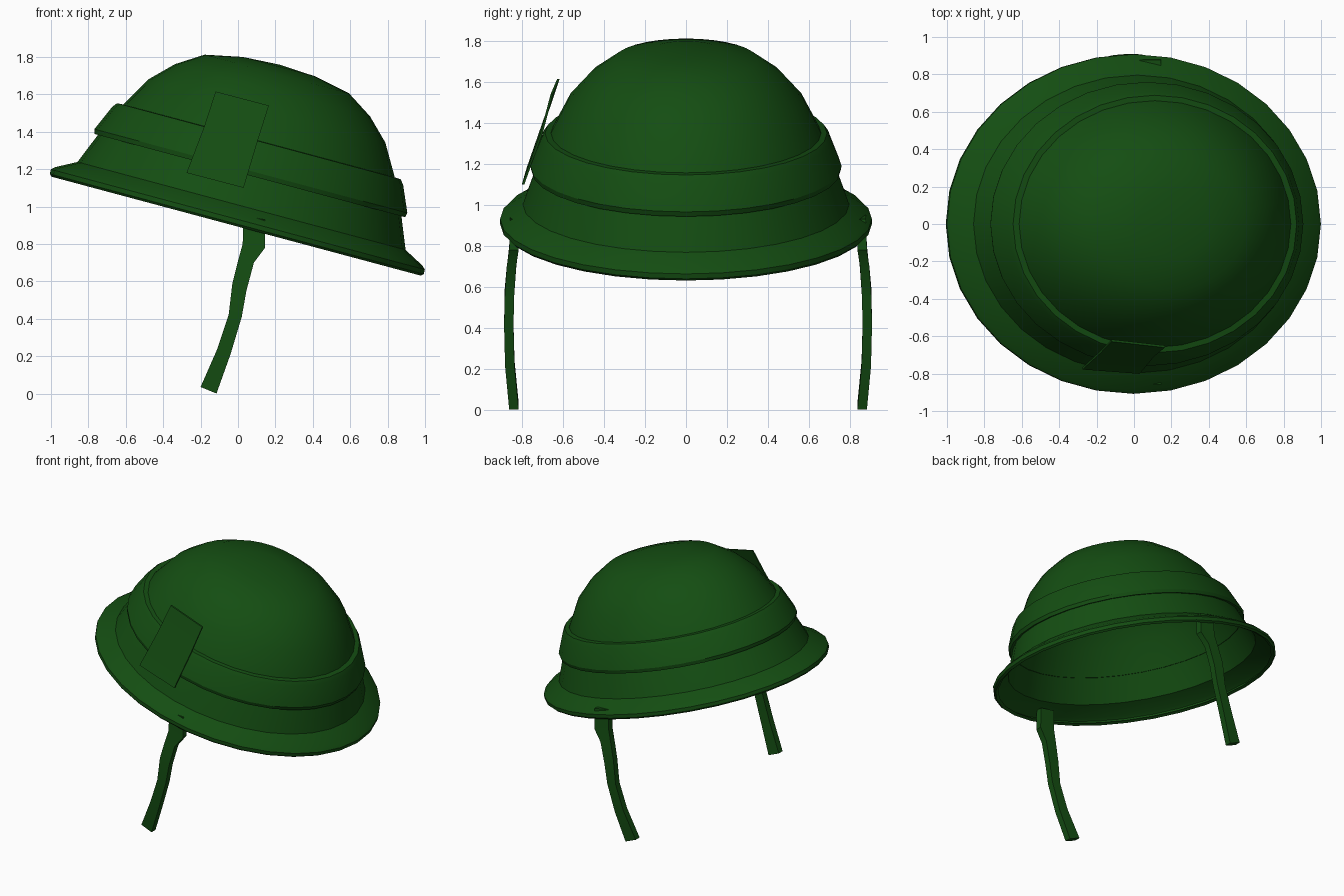
import bpy, bmesh, math
from mathutils import Matrix

if "Cube" in bpy.data.objects:
    bpy.data.objects.remove(bpy.data.objects["Cube"])

green = bpy.data.materials.new("olive_green")
green.diffuse_color = (0.007, 0.075, 0.006, 1)
green.use_nodes = True
green.node_tree.nodes["Principled BSDF"].inputs["Base Color"].default_value = green.diffuse_color

# The shell is tipped forward; this places its local frame in the scene
TILT = (Matrix.Translation((-0.01, 0, 0.895)) @ Matrix.Rotation(math.radians(15), 4, 'Y')
        @ Matrix.Diagonal((1, 0.877, 1, 1)))


def finish(name, bm):
    bmesh.ops.recalc_face_normals(bm, faces=bm.faces)
    mesh = bpy.data.meshes.new(name)
    bm.to_mesh(mesh)
    bm.free()
    obj = bpy.data.objects.new(name, mesh)
    bpy.context.collection.objects.link(obj)
    mesh.materials.append(green)
    bpy.ops.object.select_all(action='DESELECT')
    obj.select_set(True)
    bpy.context.view_layer.objects.active = obj
    bpy.ops.object.shade_smooth_by_angle(angle=math.radians(32))
    return obj


def lathe(name, profile, sides=32):
    bm = bmesh.new()
    rings = []
    for r, z in profile:
        n = 1 if r == 0 else sides
        rings.append([bm.verts.new((r * math.cos(2 * math.pi * i / sides),
                                    r * math.sin(2 * math.pi * i / sides), z)) for i in range(n)])
    for a, b in zip(rings, rings[1:]):
        for i in range(sides):
            j = (i + 1) % sides
            if len(b) == 1:
                bm.faces.new((a[i], a[j], b[0]))
            else:
                bm.faces.new((a[i], a[j], b[j], b[i]))
    bm.transform(TILT)
    return finish(name, bm)


def ribbon(name, rows, thickness, side=-1, shift=0.0):
    """Thin strip; each row holds left x, z, y and right x, z, y."""
    bm = bmesh.new()
    rings = []
    for xl, zl, yl, xr, zr, yr in rows:
        h = thickness / 2
        pts = [(xl, yl - h, zl), (xr, yr - h, zr), (xr, yr + h, zr), (xl, yl + h, zl)]
        rings.append([bm.verts.new((x, side * y + shift, z)) for x, y, z in pts])
    for a, b in zip(rings, rings[1:]):
        for i in range(4):
            j = (i + 1) % 4
            bm.faces.new((a[i], a[j], b[j], b[i]))
    bm.faces.new(rings[0])
    bm.faces.new(rings[-1])
    return finish(name, bm)


# Hollow shell: rim lip, flared brim, wall and dome
lathe("helmet_shell", [
    (1.0, 0.012), (1.022, 0), (1.035, 0.012), (1.035, 0.037), (1.015, 0.055), (0.908, 0.112),
    (0.838, 0.285), (0.755, 0.466), (0.655, 0.638), (0.54, 0.752),
    (0.40, 0.842), (0.2, 0.883), (0, 0.894)])

# Elastic band around the wall
lathe("helmet_band", [
    (0.835, 0.285), (0.86, 0.28), (0.866, 0.305), (0.805, 0.445),
    (0.785, 0.470), (0.752, 0.472)])

# Card tucked behind the band
ribbon("tucked_card", [
    (-0.275, 1.18, 0.772, 0.03, 1.10, 0.795),
    (-0.18, 1.43, 0.685, 0.105, 1.35, 0.705),
    (-0.12, 1.615, 0.623, 0.165, 1.54, 0.655)], 0.012)

# Hanging chin straps
strap = [(0.03, 0.95, 0.835, 0.145, 0.93, 0.835),
         (0.025, 0.80, 0.84, 0.145, 0.78, 0.84),
         (-0.005, 0.69, 0.852, 0.085, 0.70, 0.852),
         (-0.03, 0.59, 0.862, 0.045, 0.55, 0.862),
         (-0.05, 0.42, 0.865, 0.02, 0.41, 0.865),
         (-0.11, 0.24, 0.86, -0.04, 0.21, 0.86),
         (-0.20, 0.035, 0.84, -0.115, 0.0, 0.84)]
for label, side in (("front", -1), ("back", 1)):
    ribbon(label + "_strap", strap, 0.046, side, 0.02 if side > 0 else 0)
